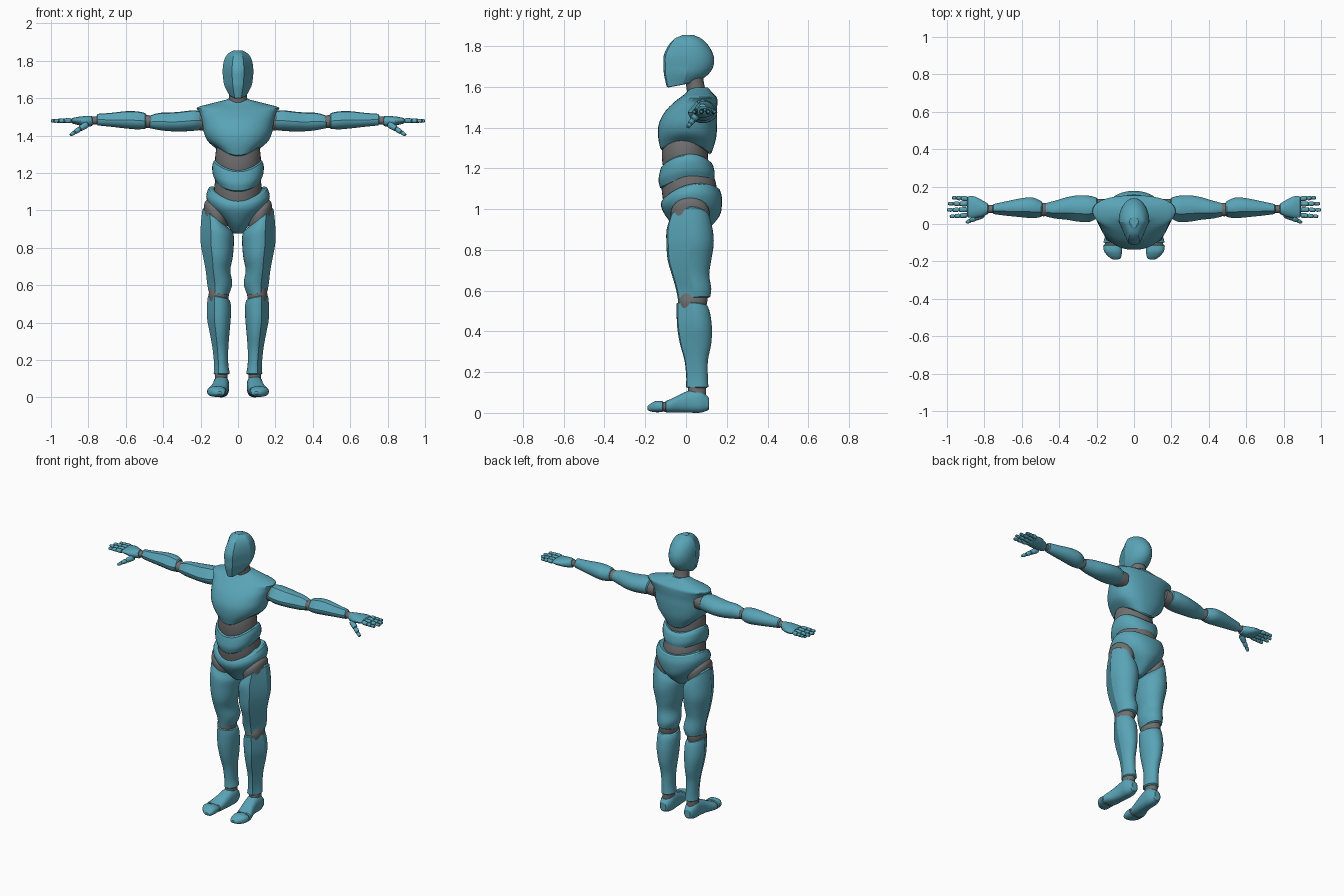
import bpy, bmesh, math
from mathutils import Vector, Matrix


def material(name, rgb):
    m = bpy.data.materials.new(name)
    m.diffuse_color = (*rgb, 1)
    return m


TEAL = material("teal_shell", (0.10, 0.37, 0.47))
GREY = material("grey_joint", (0.16, 0.16, 0.16))

AXES = {"X": lambda t, u, v: (t, u, v),
        "Y": lambda t, u, v: (u, t, v),
        "Z": lambda t, u, v: (u, v, t)}


def smooth_sections(secs, steps):
    """Catmull-Rom interpolation between cross-sections."""
    s = [tuple(a) + (0,) * (8 - len(a)) for a in secs]
    s = [s[0]] + s + [s[-1]]
    out = []
    for i in range(1, len(s) - 2):
        for k in range(steps):
            f = k / steps
            out.append([0.5 * (2 * b + (c - a) * f + (2 * a - 5 * b + 4 * c - d) * f * f
                               + (3 * b - a - 3 * c + d) * f ** 3)
                        for a, b, c, d in zip(s[i - 1], s[i], s[i + 1], s[i + 2])])
    out.append(list(s[-1]))
    return out


def loft(name, secs, axis="Z", mat=TEAL, mirror=False, n=32, p=2.0, taper=0.0,
         flats=(), lip=0.006, steps=4, matrix=None):
    """Section = (t, u, v, ru, rv, tilt_u, tilt_v, saddle)."""
    rings = smooth_sections(secs, steps)
    # rounded lips at both ends
    for idx, nb in ((0, 1), (-1, -2)):
        e = list(rings[idx])
        e[0] += lip * math.copysign(1, e[0] - rings[nb][0])
        shrink = max(0.5, 1 - 1.3 * lip / max(0.01, min(e[3], e[4])))
        for j in range(3, 8):
            e[j] *= shrink if j < 5 else 1
        rings.insert(0, e) if idx == 0 else rings.append(e)
    bm = bmesh.new()
    loops = []
    for t, u, v, ru, rv, tu, tv, q in rings:
        loop = []
        for i in range(n):
            a = 2 * math.pi * i / n
            c, s = math.cos(a), math.sin(a)
            x = math.copysign(abs(c) ** (2 / p), c)
            y = math.copysign(abs(s) ** (2 / p), s)
            # planed facets that leave crisp lengthwise edges
            for deg in flats:
                dx, dy = math.cos(math.radians(deg)), math.sin(math.radians(deg))
                over = max(0, x * dx + y * dy - math.cos(math.radians(33.75)))
                x, y = x - over * dx, y - over * dy
            co = Vector(AXES[axis](t + tu * x + tv * y + q * x * x,
                                   u + ru * x * (1 + taper * y), v + rv * y))
            loop.append(bm.verts.new(matrix @ co if matrix else co))
        loops.append(loop)
    for a, b in zip(loops, loops[1:]):
        for i in range(n):
            j = (i + 1) % n
            bm.faces.new((a[i], a[j], b[j], b[i]))
    bm.faces.new(loops[0])
    bm.faces.new(loops[-1])
    bmesh.ops.recalc_face_normals(bm, faces=bm.faces)
    me = bpy.data.meshes.new(name)
    bm.to_mesh(me)
    bm.free()
    me.materials.append(mat)
    me.shade_smooth()
    me.set_sharp_from_angle(angle=math.radians(25))
    ob = bpy.data.objects.new(name, me)
    bpy.context.collection.objects.link(ob)
    if mirror:
        ob.modifiers.new("mirror", "MIRROR")
    return ob


def rod(name, a, b, r0, r1, mat=TEAL):
    """Short mirrored finger segment between two points."""
    a, b = Vector(a), Vector(b)
    d = b - a
    m = Matrix.Translation(a) @ d.to_track_quat("Z", "Y").to_matrix().to_4x4()
    L = d.length
    loft(name, [(0.003, 0, 0, r0 * .85, r0 * .85), (L * .3, 0, 0, r0, r0),
                (L - 0.003, 0, 0, r1, r1)],
         mat=mat, mirror=True, n=12, lip=0.003, steps=2, matrix=m)


# head and neck
loft("head", [(1.615, 0, -.015, .046, .08, 0, .014), (1.66, 0, 0, .070, .108),
              (1.70, 0, .012, .079, .122), (1.75, 0, .013, .082, .123),
              (1.80, 0, .012, .075, .10), (1.835, 0, .01, .056, .068),
              (1.851, 0, .01, .03, .034)], flats=(-33.75, -146.25), lip=.004)
loft("neck", [(1.55, 0, .06, .055, .05), (1.61, 0, .045, .048, .045),
              (1.68, 0, .035, .048, .045)], mat=GREY)

# torso shells
loft("chest", [(1.285, 0, 0, .115, .125, 0, -.01, .05),
               (1.35, 0, .005, .16, .142, 0, -.005, .02),
               (1.42, 0, .01, .183, .143), (1.48, 0, .025, .192, .127),
               (1.525, 0, .048, .205, .106), (1.55, 0, .062, .218, .088),
               (1.572, 0, .065, .14, .063), (1.592, 0, .065, .062, .048)],
     p=2.25, taper=.08)
loft("abdomen", [(1.18, 0, 0, .11, .108), (1.25, 0, -.005, .122, .113),
                 (1.32, 0, -.005, .118, .11), (1.38, 0, 0, .10, .10)], mat=GREY)
loft("waist_band", [(1.125, 0, .005, .118, .132, 0, .02, .03),
                    (1.16, 0, .003, .134, .138, 0, .018, .03),
                    (1.20, 0, .002, .138, .13, 0, .016, .035),
                    (1.218, 0, 0, .13, .122, 0, .012, .045)], p=2.2)
loft("lower_waist", [(1.0, 0, .02, .12, .125), (1.08, 0, .017, .128, .135),
                     (1.14, 0, .012, .125, .132), (1.19, 0, .005, .115, .118)], mat=GREY)
loft("pelvis", [(.882, 0, .03, .03, .05), (.925, 0, .032, .062, .10),
                (.97, 0, .032, .108, .134), (1.01, 0, .028, .152, .148, 0, .005, .01),
                (1.045, 0, .027, .17, .149, 0, .015, .03),
                (1.072, 0, .025, .158, .14, 0, .025, .045)], p=2.15)

# legs
loft("hip_joint", [(.93, .12, .02, .06, .09, .045), (.985, .116, .02, .064, .095, .052),
                   (1.01, .105, .022, .055, .08, .05)], mat=GREY, mirror=True)
loft("thigh", [(.962, .126, .02, .064, .095, .045), (.90, .113, .018, .086, .113, .02),
               (.83, .111, .02, .089, .116), (.75, .107, .017, .079, .107),
               (.68, .107, .022, .066, .092), (.61, .098, .037, .067, .087),
               (.562, .102, .04, .056, .079, .006, .008)],
     mirror=True, flats=(-33.75,))
loft("knee_joint", [(.59, .103, .038, .046, .066), (.55, .103, .033, .054, .072),
                    (.51, .103, .03, .048, .066)], mat=GREY, mirror=True)
loft("shin", [(.53, .103, .03, .058, .076, .01, -.006), (.49, .102, .036, .064, .082),
              (.42, .102, .042, .063, .085), (.34, .098, .047, .052, .077),
              (.26, .094, .05, .042, .058), (.18, .09, .054, .038, .053),
              (.128, .087, .055, .043, .055)], mirror=True, flats=(-33.75,))
loft("ankle_joint", [(.15, .088, .055, .034, .044), (.09, .09, .055, .034, .044)],
     mat=GREY, mirror=True)
loft("foot", [(.108, .09, .046, .028, .034), (.07, .09, .057, .042, .056),
              (.02, .091, .056, .043, .055), (-.03, .097, .046, .045, .044),
              (-.07, .106, .036, .05, .034), (-.098, .112, .031, .052, .028)],
     axis="Y", mirror=True, p=2.5)
loft("toe_joint", [(-.08, .109, .03, .045, .025), (-.125, .113, .03, .045, .024)],
     axis="Y", mat=GREY, mirror=True, p=2.4)
loft("toes", [(-.116, .114, .031, .051, .027), (-.145, .112, .031, .048, .028),
              (-.17, .104, .027, .037, .021), (-.184, .098, .024, .026, .013)],
     axis="Y", mirror=True, p=2.5)

# arms
loft("shoulder_joint", [(.15, .082, 1.475, .05, .05), (.2, .082, 1.475, .052, .048),
                        (.23, .082, 1.475, .045, .04)], axis="X", mat=GREY, mirror=True)
loft("upper_arm", [(.20, .085, 1.48, .056, .05), (.24, .081, 1.48, .07, .055),
                   (.30, .083, 1.475, .07, .053), (.36, .083, 1.473, .06, .05),
                   (.42, .077, 1.475, .048, .046), (.47, .076, 1.473, .036, .034)],
     axis="X", mirror=True, flats=(146.25,))
loft("elbow_joint", [(.45, .077, 1.474, .028, .026), (.482, .077, 1.474, .036, .035),
                     (.51, .079, 1.476, .03, .03)], axis="X", mat=GREY, mirror=True)
loft("forearm", [(.496, .08, 1.478, .042, .042), (.54, .086, 1.481, .055, .048),
                 (.60, .087, 1.484, .051, .046), (.68, .083, 1.484, .039, .037),
                 (.75, .08, 1.485, .027, .031)],
     axis="X", mirror=True, flats=(146.25,))
loft("wrist_joint", [(.74, .08, 1.483, .02, .022), (.80, .08, 1.478, .022, .02)],
     axis="X", mat=GREY, mirror=True)
loft("palm", [(.782, .081, 1.477, .028, .027), (.815, .084, 1.476, .045, .028),
              (.855, .091, 1.478, .057, .022), (.888, .092, 1.479, .056, .014)],
     axis="X", mirror=True, n=24)

# fingers: y at knuckle, y at tip, tip x
for f, (y0, y1, tip) in enumerate([(.047, .04, .985), (.077, .075, 1.0),
                                   (.107, .109, .994), (.135, .141, .972)]):
    start, end = Vector((.89, y0, 1.48)), Vector((tip, y1, 1.478))
    rod(f"finger_core_{f + 1}", start, start.lerp(end, .9), .0085, .006, GREY)
    for k, (a, b) in enumerate(((0, .42), (.42, .73), (.73, 1))):
        r = .0135 - .0017 * k
        rod(f"finger_{f + 1}_segment_{k + 1}", start.lerp(end, a), start.lerp(end, b), r, r - .0015)

# thumb
base, tip = Vector((.805, .052, 1.462)), Vector((.897, .008, 1.402))
rod("thumb_core", base, base.lerp(tip, .9), .010, .006, GREY)
for k, (a, b) in enumerate(((0, .45), (.45, .75), (.75, 1))):
    r = .018 - .0035 * k
    rod(f"thumb_segment_{k + 1}", base.lerp(tip, a), base.lerp(tip, b), r, r - .003)
